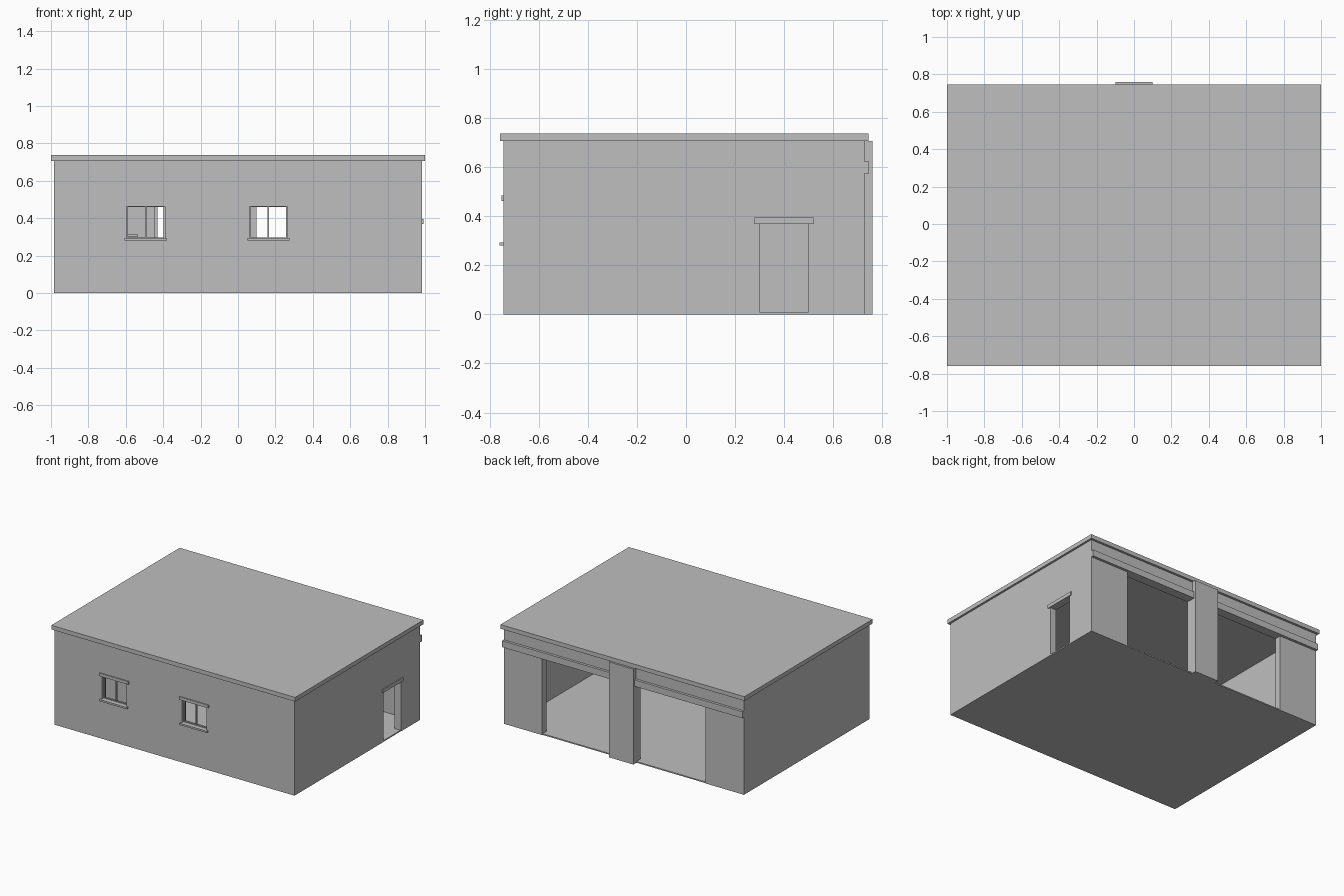
import bpy, bmesh

if "Cube" in bpy.data.objects:
    bpy.data.objects.remove(bpy.data.objects["Cube"])

# One plain grey for the whole building
grey = bpy.data.materials.new("plain_grey")
grey.diffuse_color = (0.52, 0.52, 0.52, 1.0)
grey.use_nodes = True
grey.node_tree.nodes["Principled BSDF"].inputs["Base Color"].default_value = grey.diffuse_color


def boxes(name, ranges, helper=False):
    """Make one object out of (x0, x1, y0, y1, z0, z1) boxes."""
    bm = bmesh.new()
    for x0, x1, y0, y1, z0, z1 in ranges:
        vs = bmesh.ops.create_cube(bm, size=1.0)["verts"]
        bmesh.ops.scale(bm, vec=(x1 - x0, y1 - y0, z1 - z0), verts=vs)
        bmesh.ops.translate(
            bm, vec=((x0 + x1) / 2, (y0 + y1) / 2, (z0 + z1) / 2), verts=vs)
    mesh = bpy.data.meshes.new(name)
    bm.to_mesh(mesh)
    bm.free()
    mesh.materials.append(grey)
    ob = bpy.data.objects.new(name, mesh)
    bpy.context.collection.objects.link(ob)
    if helper:
        ob.hide_render = True
        ob.hide_viewport = True
        ob.display_type = 'WIRE'
    return ob


W, FRONT, BACK, T = 0.985, -0.745, 0.728, 0.05   # wall faces and thickness
EAVE, TOP = 0.707, 0.738
WINDOWS = (-0.493, 0.163)                        # window centres in x
WIN_HALF, WIN_Z0, WIN_Z1 = 0.102, 0.292, 0.464

# Wall shell, hollowed and pierced by cutters
walls = boxes("walls", [(-W, W, FRONT, BACK, 0, EAVE)])
cutters = {
    "room_cutter": (-W + T, W - T, FRONT + T, BACK - T, -0.1, 1.0),
    "garage_opening_cutter": (-0.67, 0.67, BACK - 0.15, BACK + 0.1, -0.05, 0.575),
    "side_door_cutter": (W - 0.15, W + 0.1, 0.30, 0.50, -0.05, 0.37),
}
for i, cx in enumerate(WINDOWS):
    cutters[f"window_cutter_{i + 1}"] = (cx - WIN_HALF, cx + WIN_HALF,
                                         FRONT - 0.1, FRONT + 0.15, WIN_Z0, WIN_Z1)
for name, r in cutters.items():
    mod = walls.modifiers.new(name, 'BOOLEAN')
    mod.operation = 'DIFFERENCE'
    mod.solver = 'EXACT'
    mod.object = boxes(name, [r], helper=True)

# Floor, roof, back pillar and the ledge over the garage openings
boxes("floor", [(-W + 0.002, W - 0.002, FRONT + 0.002, BACK - 0.004, 0, 0.009)])
boxes("roof", [(-1, 1, -0.759, 0.745, EAVE, TOP)])
boxes("garage_pillar", [(-0.1, 0.1, BACK - T, 0.76, 0, EAVE)])
boxes("garage_ledge", [(-W, W, BACK - 0.01, 0.747, 0.575, 0.623)])

# Side door lintel
boxes("door_lintel", [(W - 0.01, 0.992, 0.28, 0.52, 0.37, 0.396)])

# Windows: lintel, sill and a slim frame with centre bar
for i, cx in enumerate(WINDOWS):
    n = i + 1
    boxes(f"window_lintel_{n}",
          [(cx - 0.119, cx + 0.119, -0.753, FRONT + 0.01, 0.463, 0.485)])
    boxes(f"window_sill_{n}",
          [(cx - 0.113, cx + 0.113, -0.76, FRONT + 0.02, 0.281, 0.294)])
    fy0, fy1, b = FRONT + 0.02, FRONT + 0.032, 0.008
    x0, x1 = cx - WIN_HALF, cx + WIN_HALF
    boxes(f"window_frame_{n}", [
        (x0, x0 + b, fy0, fy1, WIN_Z0, WIN_Z1),
        (x1 - b, x1, fy0, fy1, WIN_Z0, WIN_Z1),
        (cx - b / 2, cx + b / 2, fy0, fy1, WIN_Z0, WIN_Z1),
        (x0, x1, fy0, fy1, WIN_Z0, WIN_Z0 + 0.005),
        (x0, x1, fy0, fy1, WIN_Z1 - 0.005, WIN_Z1)])

# Interior partition and shelf glimpsed through the left window
boxes("partition", [(-W + T, -0.43, -0.32, -0.30, 0.009, EAVE),
                    (-0.45, -0.43, -0.55, -0.32, 0.009, EAVE)])
boxes("shelf", [(-W + T, -0.535, -0.46, -0.32, 0.302, 0.314)])
